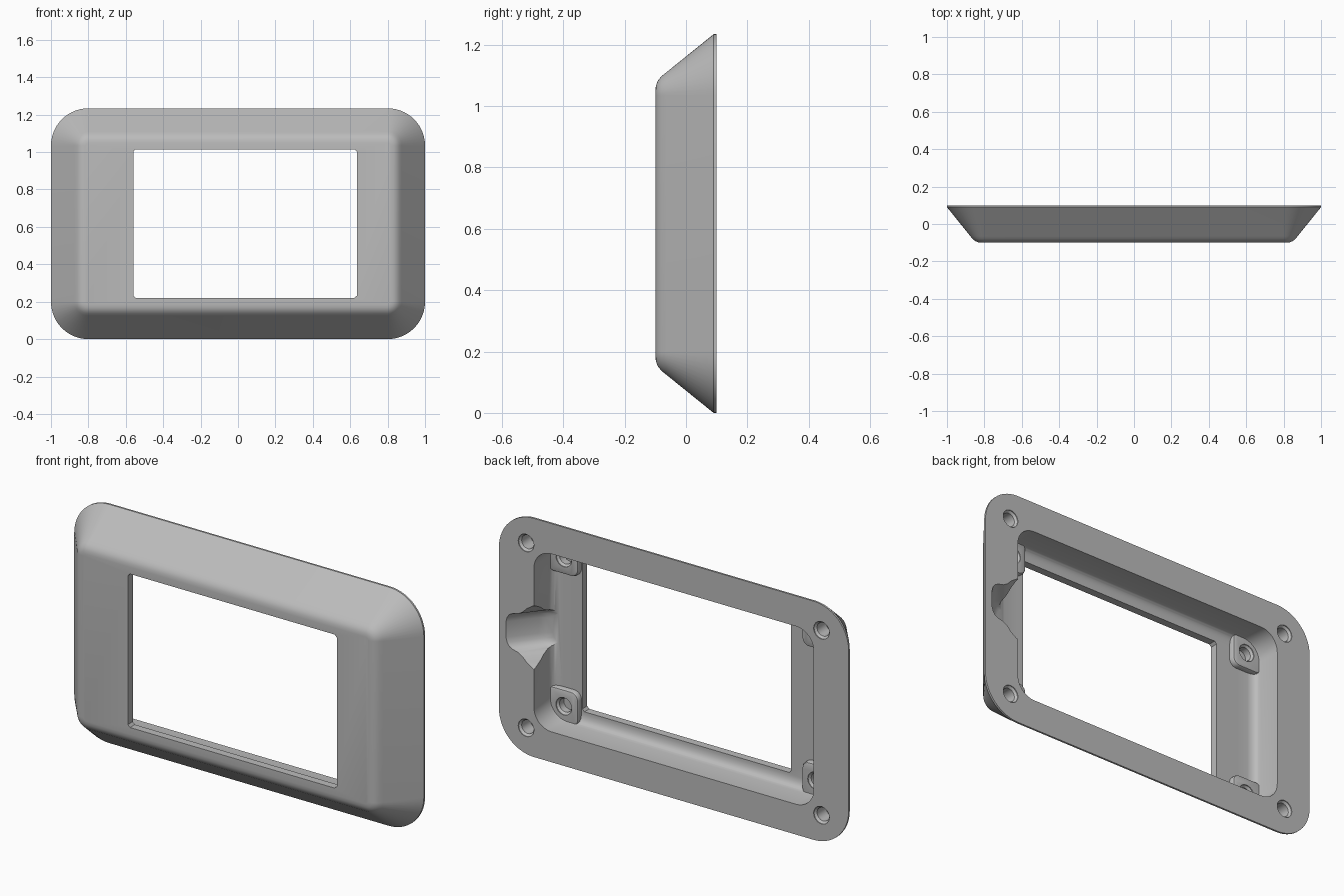
import bpy, bmesh, math

if "Cube" in bpy.data.objects:
    bpy.data.objects.remove(bpy.data.objects["Cube"])

CZ = 0.617          # height of the frame's centre
grey = bpy.data.materials.new("mid_grey")
grey.diffuse_color = (0.5, 0.5, 0.5, 1)
grey.use_nodes = True
grey.node_tree.nodes["Principled BSDF"].inputs["Base Color"].default_value = grey.diffuse_color


def finish(name, bm):
    bmesh.ops.recalc_face_normals(bm, faces=bm.faces)
    me = bpy.data.meshes.new(name)
    bm.to_mesh(me)
    bm.free()
    me.materials.append(grey)
    ob = bpy.data.objects.new(name, me)
    bpy.context.collection.objects.link(ob)
    return ob


def bridge(name, rings):
    """Skin a stack of closed outlines and cap both ends."""
    bm = bmesh.new()
    loops = [[bm.verts.new(p) for p in r] for r in rings]
    n = len(loops[0])
    for a, b in zip(loops, loops[1:]):
        for i in range(n):
            bm.faces.new((a[i], a[(i + 1) % n], b[(i + 1) % n], b[i]))
    bm.faces.new(loops[0])
    bm.faces.new(loops[-1])
    return finish(name, bm)


def rounded(cx, cz, hw, hh, r, y, seg=10):
    pts = []
    for k, (sx, sz) in enumerate(((1, 1), (-1, 1), (-1, -1), (1, -1))):
        for i in range(seg + 1):
            a = math.pi / 2 * (k + i / (seg + 1e-3))
            pts.append((cx + sx * (hw - r) + r * math.cos(a), y,
                        cz + sz * (hh - r) + r * math.sin(a)))
    return pts


def loft(name, cx, cz, hw, hh, r, profile, seg=10):
    """Rounded rectangle swept through (inset, y) steps."""
    return bridge(name, [rounded(cx, cz, hw - i, hh - i, max(r - i, 0.012), y, seg)
                         for i, y in profile])


def boolean(target, tool, op):
    m = target.modifiers.new("cut", 'BOOLEAN')
    m.operation, m.solver, m.object = op, 'EXACT', tool
    dg = bpy.context.evaluated_depsgraph_get()
    me = bpy.data.meshes.new_from_object(target.evaluated_get(dg))
    target.modifiers.clear()
    target.data = me
    bpy.data.objects.remove(tool)


# Sloped outer shell with a rounded front shoulder
frame = loft("bezel_frame", 0, CZ, 1.0, 0.617, 0.2,
             [(0, 0.1), (0, 0.09), (0.125, -0.065), (0.137, -0.08),
              (0.152, -0.092), (0.168, -0.098), (0.185, -0.1)], 14)

# Rear cavity with a filleted floor
boolean(frame, loft("cavity", 0, CZ, 0.8, 0.46, 0.1,
                    [(0, 0.15), (0, -0.02), (0.004, -0.035), (0.014, -0.048),
                     (0.03, -0.057), (0.05, -0.06)]), 'DIFFERENCE')

# Cable scoop in the right-hand rim, leaning with the outer slope
half = [(0.68, 0.19), (0.77, 0.175), (0.81, 0.16), (0.84, 0.14), (0.865, 0.115),
        (0.89, 0.1), (0.92, 0.093), (0.94, 0.083), (0.953, 0.066), (0.96, 0.04)]
outline = half + [(x, -z) for x, z in reversed(half)]
boolean(frame, bridge("scoop", [[(x - s, y, CZ + z * k) for x, z in outline]
                                for s, y, k in ((-0.008, 0.11, 1), (0.1, -0.025, 1),
                                                (0.125, -0.045, 0.95), (0.16, -0.057, 0.85))]),
        'DIFFERENCE')

# Corner bosses for the inner screws
corners = [(sx, sz) for sx in (-1, 1) for sz in (-1, 1)]
for sx, sz in corners:
    boolean(frame, loft("boss", sx * 0.73, CZ + sz * 0.388, 0.09, 0.09, 0.04,
                        [(0, -0.075), (0, -0.04), (0.004, -0.033), (0.012, -0.03)], 6), 'UNION')

# Display window
boolean(frame, loft("window", 0.0375, CZ, 0.5975, 0.397, 0.001,
                    [(0, -0.2), (0, 0.2)], 1), 'DIFFERENCE')

# Blind screw holes in the rim and in the bosses
for sx, sz in corners:
    for x, z, top, bottom in ((0.845, 0.478, 0.1, 0.015), (0.72, 0.383, -0.03, -0.08)):
        boolean(frame, loft("screw_hole", sx * x, CZ + sz * z, 0.045, 0.045, 0.045,
                            [(0, top + 0.02), (0, top - 0.004), (0.01, top - 0.014),
                             (0.01, bottom)], 6), 'DIFFERENCE')

frame.data.shade_smooth()
frame.data.set_sharp_from_angle(angle=math.radians(32))
